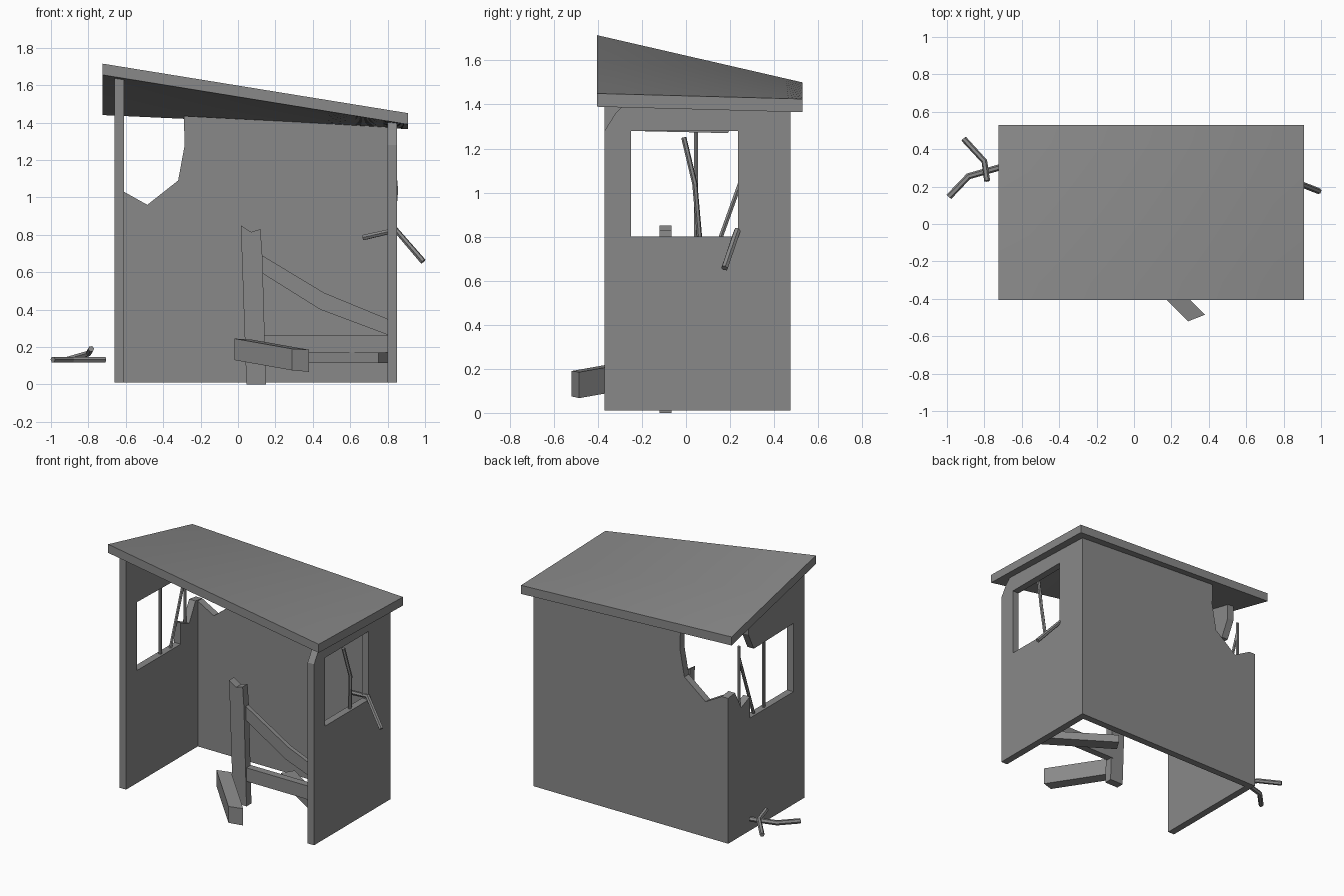
import bpy, bmesh
from mathutils import Vector

cube = bpy.data.objects.get("Cube")
if cube:
    bpy.data.objects.remove(cube, do_unlink=True)

grey = bpy.data.materials.new("weathered_grey")
grey.use_nodes = True
colour = (0.25, 0.25, 0.25, 1)
grey.diffuse_color = colour
grey.node_tree.nodes["Principled BSDF"].inputs["Base Color"].default_value = colour


def finish(name, bm):
    bmesh.ops.recalc_face_normals(bm, faces=bm.faces)
    mesh = bpy.data.meshes.new(name)
    bm.to_mesh(mesh)
    bm.free()
    mesh.materials.append(grey)
    ob = bpy.data.objects.new(name, mesh)
    bpy.context.collection.objects.link(ob)
    return ob


def select(ob):
    bpy.ops.object.select_all(action='DESELECT')
    ob.select_set(True)
    bpy.context.view_layer.objects.active = ob


def prism(name, outline, axis, lo, hi):
    """Extrude a 2D outline along an axis from lo to hi."""
    def place(p, d):
        c = list(p)
        c.insert("xyz".index(axis), d)
        return c
    bm = bmesh.new()
    face = bm.faces.new([bm.verts.new(place(p, lo)) for p in outline])
    out = bmesh.ops.extrude_face_region(bm, geom=[face])["geom"]
    moved = [v for v in out if isinstance(v, bmesh.types.BMVert)]
    bmesh.ops.translate(bm, verts=moved, vec=place((0, 0), hi - lo))
    return finish(name, bm)


def stick(name, points, radius):
    """Thin bent rod through the points."""
    curve = bpy.data.curves.new(name, 'CURVE')
    curve.dimensions = '3D'
    curve.bevel_depth = radius
    curve.bevel_resolution = 1
    curve.use_fill_caps = True
    spline = curve.splines.new('POLY')
    spline.points.add(len(points) - 1)
    for sp, p in zip(spline.points, points):
        sp.co = (*p, 1)
    curve.materials.append(grey)
    ob = bpy.data.objects.new(name, curve)
    bpy.context.collection.objects.link(ob)
    select(ob)
    bpy.ops.object.convert(target='MESH')
    bpy.ops.object.shade_flat()


# Extents of the shelter
X0, X1, Y0, Y1 = -0.66, 0.85, -0.37, 0.475
BASE, WALL = 0.01, 0.05
RX0, RX1, RY0, RY1 = -0.725, 0.91, -0.405, 0.53


def roof_under(x, y):
    u, v = (x - RX0) / (RX1 - RX0), (y - RY0) / (RY1 - RY0)
    front = 1.655 + (1.39 - 1.655) * u
    back = 1.44 + (1.365 - 1.44) * u
    return front + (back - front) * v


# Twisted roof slab
bm = bmesh.new()
bmesh.ops.create_cube(bm, size=1)
flat = [e for e in bm.edges if abs(e.verts[0].co.z - e.verts[1].co.z) < 0.1]
bmesh.ops.subdivide_edges(bm, edges=flat, cuts=9, use_grid_fill=True)
for v in bm.verts:
    x = RX0 + (v.co.x + 0.5) * (RX1 - RX0)
    y = RY0 + (v.co.y + 0.5) * (RY1 - RY0)
    v.co = (x, y, roof_under(x, y) + 0.06 * (v.co.z + 0.5))
select(finish("roof", bm))
bpy.ops.object.shade_smooth_by_angle()

# Right wall with its broken back corner opening into the window
prism("right_wall", [
    (Y0, BASE), (Y1, BASE), (Y1, 1.03), (0.40, 1.04), (0.33, 0.91), (0.235, 0.95),
    (0.235, 0.8), (-0.25, 0.8), (-0.25, 1.28), (0.19, 1.27), (0.25, 1.39),
    (0.25, roof_under(X0, 0.25) + 0.005), (Y0, roof_under(X0, Y0) + 0.005)],
    "x", X0, X0 + WALL)

# Left wall with a chipped front corner and a square window
left_wall = prism("left_wall", [
    (Y0, BASE), (Y1, BASE), (Y1, roof_under(X1, Y1) + 0.005),
    (-0.28, roof_under(X1, -0.28) + 0.005), (-0.32, 1.36), (Y0, 1.28)],
    "x", X1 - WALL, X1)
cutter = prism("window_cutter", [(-0.25, 0.8), (0.235, 0.8), (0.235, 1.28), (-0.25, 1.28)],
               "x", X1 - 0.2, X1 + 0.2)
cutter.hide_render = True
cut = left_wall.modifiers.new("window", 'BOOLEAN')
cut.operation = 'DIFFERENCE'
cut.solver = 'EXACT'
cut.object = cutter
select(left_wall)
bpy.ops.object.modifier_apply(modifier=cut.name)
bpy.data.objects.remove(cutter, do_unlink=True)

# Back wall with the jagged hole
xl, xr = X0 + WALL, X1 - WALL
prism("back_wall", [
    (xl, BASE), (xr, BASE), (xr, roof_under(xr, Y1) + 0.005),
    (-0.29, roof_under(-0.29, Y1) + 0.005), (-0.285, 1.28), (-0.32, 1.09),
    (-0.485, 0.96), (xl, 1.03)], "y", Y1 - WALL, Y1)

# Broken bench: post, sagging board, rail and loose plank
prism("bench_post", [(0.045, 0), (0.15, 0), (0.13, 0.69), (0.12, 0.83), (0.07, 0.815),
                     (0.015, 0.85)], "y", -0.12, -0.065)
prism("sagging_board", [(0.12, 0.695), (0.46, 0.49), (xr, 0.35), (xr, 0.265), (0.44, 0.4),
                        (0.12, 0.6)], "y", -0.10, -0.07)
prism("bench_rail", [(0.13, 0.17), (xr, 0.17), (xr, 0.265), (0.13, 0.265)], "y", -0.11, -0.06)
prism("loose_plank", [(0.75, -0.2), (0.8, -0.125), (0.3, 0.2), (0.25, 0.12)],
      "z", 0.115, 0.17)

# Fallen beam lying through the opening
end = [Vector(p) for p in ((0.29, -0.52, 0.075), (0.38, -0.485, 0.067),
                           (0.38, -0.485, 0.185), (0.29, -0.52, 0.19))]
bm = bmesh.new()
face = bm.faces.new([bm.verts.new(p) for p in end])
out = bmesh.ops.extrude_face_region(bm, geom=[face])["geom"]
bmesh.ops.translate(bm, verts=[v for v in out if isinstance(v, bmesh.types.BMVert)],
                    vec=(-0.31, 0.31, 0.055))
finish("fallen_beam", bm)

# Bent bars left in the windows
bx = X0 + WALL / 2
stick("right_bar_straight", [(bx, 0.045, 1.29), (bx, 0.045, 0.79)], 0.011)
stick("right_bar_leaning", [(bx, 0.155, 0.79), (bx, 0.32, 1.25)], 0.011)
stick("right_bar_rear", [(bx, 0.32, 0.9), (bx, 0.32, 1.33)], 0.011)
stick("left_bar_bent", [(0.825, -0.01, 1.25), (0.845, 0.04, 1.04), (0.825, 0.062, 0.79)], 0.012)
stick("left_bar_hooked", [(0.67, 0.29, 0.785), (0.845, 0.232, 0.825), (0.99, 0.175, 0.657)], 0.016)

# Dropped bars on the ground outside
stick("ground_bar", [(-0.99, 0.145, 0.133), (-0.885, 0.255, 0.133), (-0.71, 0.305, 0.133)], 0.017)
stick("ground_bar_crossing", [(-0.91, 0.455, 0.133), (-0.8, 0.335, 0.165),
                              (-0.785, 0.23, 0.19)], 0.016)
